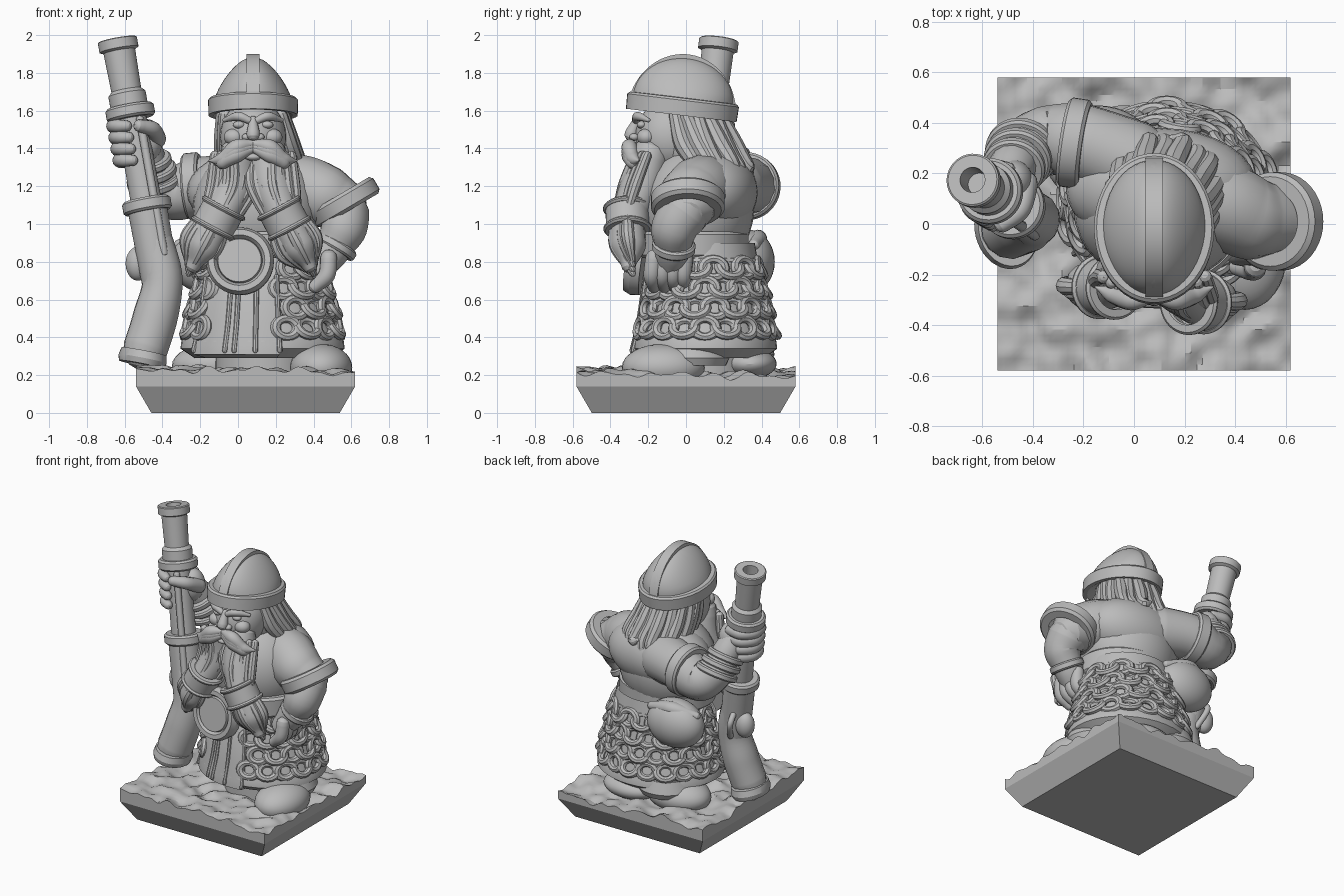
import bpy, bmesh, math
from math import sin, cos, radians, pi
from mathutils import Vector, Matrix, noise

if "Cube" in bpy.data.objects:
    bpy.data.objects.remove(bpy.data.objects["Cube"])

grey = bpy.data.materials.new("plain_grey")
grey.use_nodes = True
grey.diffuse_color = (0.5, 0.5, 0.5, 1)
grey.node_tree.nodes["Principled BSDF"].inputs["Base Color"].default_value = (0.5, 0.5, 0.5, 1)
parts = []


def finish(name, bm):
    bmesh.ops.remove_doubles(bm, verts=bm.verts, dist=0.0005)
    bmesh.ops.recalc_face_normals(bm, faces=bm.faces)
    mesh = bpy.data.meshes.new(name)
    bm.to_mesh(mesh)
    bm.free()
    mesh.materials.append(grey)
    ob = bpy.data.objects.new(name, mesh)
    bpy.context.collection.objects.link(ob)
    parts.append(ob)
    return ob


def aim(axis):
    return Vector(axis).to_track_quat('Z', 'Y').to_matrix()


def sweep(bm, prof, loc, rot=None, scale=(1, 1, 1), a0=0, a1=360, n=40):
    # revolve a (radius, height) profile into an existing bmesh
    rot = rot or Matrix.Identity(3)
    rings = []
    for i in range(n + 1):
        a = radians(a0 + (a1 - a0) * i / n)
        rings.append([bm.verts.new(rot @ Vector((r * cos(a) * scale[0], r * sin(a) * scale[1], z * scale[2]))
                                   + Vector(loc)) for r, z in prof])
    for p, q in zip(rings, rings[1:]):
        for k in range(len(prof) - 1):
            bm.faces.new((p[k], q[k], q[k + 1], p[k + 1]))


def lathe(name, prof, loc, rot=None, **kw):
    bm = bmesh.new()
    sweep(bm, prof, loc, rot, **kw)
    return finish(name, bm)


def ball(name, loc, radii, rot=None):
    prof = [(sin(pi * k / 16), -cos(pi * k / 16)) for k in range(17)]
    return lathe(name, prof, loc, rot, scale=radii, n=32)


def tube(name, pts, radii, steps=6, n=14):
    # round limb or lock along a smooth path, with domed ends
    P = [Vector(p) for p in pts]
    path = []
    for i in range(len(P) - 1):
        a, b = P[max(i - 1, 0)], P[min(i + 2, len(P) - 1)]
        for k in range(steps):
            t = k / steps
            m0, m1 = (P[i + 1] - a) / 2, (b - P[i]) / 2
            c = (P[i] * (2*t**3 - 3*t*t + 1) + m0 * (t**3 - 2*t*t + t)
                 + P[i + 1] * (3*t*t - 2*t**3) + m1 * (t**3 - t*t))
            s = t * t * (3 - 2 * t)
            path.append((c, radii[i] * (1 - s) + radii[i + 1] * s))
    path.append((P[-1], radii[-1]))
    d0, d1 = (path[0][0] - path[1][0]).normalized(), (path[-1][0] - path[-2][0]).normalized()
    caps = [(0.5, 0.87), (0.87, 0.5), (1, 0)]
    head = [(path[0][0] + d0 * path[0][1] * h, path[0][1] * w) for h, w in reversed(caps)]
    tail = [(path[-1][0] + d1 * path[-1][1] * h, path[-1][1] * w) for h, w in caps]
    path = head + path + tail
    bm = bmesh.new()
    rings, side = [], None
    for i, (c, r) in enumerate(path):
        d = (path[min(i + 1, len(path) - 1)][0] - path[max(i - 1, 0)][0]).normalized()
        side = d.orthogonal() if side is None else side - d * side.dot(d)
        side.normalize()
        up = d.cross(side)
        rings.append([bm.verts.new(c + (side * cos(2*pi*k/n) + up * sin(2*pi*k/n)) * max(r, 0.001)) for k in range(n)])
    for p, q in zip(rings, rings[1:]):
        for k in range(n):
            bm.faces.new((p[k], p[(k + 1) % n], q[(k + 1) % n], q[k]))
    return finish(name, bm)


def band(name, loc, axis, r, h, thick=0.03, scale=(1, 1, 1)):
    e = thick * 0.25
    prof = [(r - thick, -h/2), (r - e, -h/2), (r, -h/2 + e), (r, h/2 - e), (r - e, h/2), (r - thick, h/2)]
    return lathe(name, prof, loc, aim(axis), scale=scale)


# Rocky square base with sloped sides
bm = bmesh.new()
bmesh.ops.create_grid(bm, x_segments=50, y_segments=50, size=0.58)
for v in bm.verts:
    x, y = v.co.xy
    v.co.z = (0.212 - 0.02 * (x + y) + 0.04 * noise.noise(Vector((x * 5, y * 5, 1)))
              + 0.04 * noise.noise(Vector((x * 11, y * 11, 4))))
for z, s in ((0.14, 1), (0, 0.86)):
    edges = [e for e in bm.edges if e.is_boundary]
    for v in bmesh.ops.extrude_edge_only(bm, edges=edges)["geom"]:
        if isinstance(v, bmesh.types.BMVert):
            v.co = (v.co.x * s, v.co.y * s, z)
bmesh.ops.contextual_create(bm, geom=[e for e in bm.edges if e.is_boundary])
bmesh.ops.translate(bm, verts=bm.verts, vec=(0.04, 0, 0))
finish("rocky_base", bm)

# Boots and legs
ball("left_boot", (0.44, -0.12, 0.24), (0.165, 0.22, 0.125))
lathe("left_boot_cuff", [(0, 0), (0.17, 0), (0.19, 0.04), (0.16, 0.12), (0, 0.12)], (0.38, 0.04, 0.25))
ball("right_boot", (-0.12, 0.25, 0.25), (0.23, 0.17, 0.12))
lathe("right_boot_cuff", [(0, 0), (0.18, 0), (0.2, 0.04), (0.17, 0.12), (0, 0.12)], (-0.04, 0.27, 0.27))
ball("rear_heel", (0.2, 0.34, 0.26), (0.2, 0.14, 0.08))
lathe("legs", [(0.26, 0.18), (0.26, 0.34)], (0.14, 0.08, 0))

# Skirt, mail rings and front panel
SC, SY = Vector((0.13, 0.1, 0)), 0.88
skirt = [(0, 0.32), (0.36, 0.29), (0.435, 0.34), (0.43, 0.38), (0.39, 0.46), (0.34, 0.7), (0.3, 0.9)]
lathe("skirt", skirt, SC, scale=(1, SY, 1))
bm = bmesh.new()
link = [(0.053 + 0.024 * cos(pi * k / 4), 0.024 * sin(pi * k / 4)) for k in range(9)]
for row in range(4):
    z = 0.45 + row * 0.105
    r = 0.41 - (z - 0.43) * 0.25
    for k in range(20):
        deg = (k + row % 2 / 2) * 360 / 20
        if 216 < deg < 280:
            continue
        a = radians(deg)
        out = Vector((cos(a), sin(a), 0.3 + (0.4 if k % 2 else -0.1)))
        sweep(bm, link, SC + Vector((r * cos(a), r * sin(a) * SY, z)), aim(out), scale=(1.15, 0.95, 1), n=16)
finish("mail_rings", bm)
lathe("front_panel", [(0.36, 0.29), (0.44, 0.31), (0.435, 0.36), (0.4, 0.48), (0.36, 0.72), (0.3, 0.8)],
      SC, scale=(1, SY, 1), a0=214, a1=282, n=20)
for deg in (214, 243, 250, 265, 282):
    c, s = cos(radians(deg)), sin(radians(deg)) * SY
    tube("panel_seam", [SC + Vector((r * c, r * s, z)) for r, z in ((0.44, 0.33), (0.4, 0.48), (0.36, 0.72))],
         [0.014] * 3, n=8)

# Torso, belt and buckle
ball("torso", (0.1, 0.06, 1.08), (0.34, 0.3, 0.34))
ball("upper_back", (0.11, 0.14, 1.17), (0.38, 0.24, 0.23))
band("belt", (0.12, 0.04, 0.89), (0, 0, 1), 0.33, 0.14, 0.06, (1, 0.88, 1))
lathe("buckle", [(0, -0.06), (0.175, -0.06), (0.18, -0.01), (0.165, 0.025), (0.135, 0.025), (0.12, 0), (0.115, 0.02),
                 (0, 0.02)], (0.01, -0.28, 0.805), aim((-0.1, -1, 0.15)))
ball("pouch", (-0.15, 0.33, 0.8), (0.21, 0.14, 0.17))
tube("pouch_flap", [(-0.31, 0.33, 0.89), (-0.15, 0.38, 0.92), (0.02, 0.36, 0.89)], [0.03, 0.05, 0.03])

# Left arm on the hip
tube("left_sleeve", [(0.13, 0.14, 1.2), (0.34, 0.08, 1.19), (0.45, 0.03, 1.15), (0.53, 0.02, 1.11)],
     [0.18, 0.175, 0.17, 0.15])
band("left_sleeve_trim", (0.565, 0.01, 1.115), (0.5, 0, -0.85), 0.195, 0.1, 0.07)
tube("left_forearm", [(0.56, -0.01, 1.06), (0.56, -0.06, 0.98), (0.5, -0.07, 0.87), (0.43, -0.09, 0.77)],
     [0.135, 0.125, 0.1, 0.08])
band("left_wrist_cuff", (0.52, -0.065, 0.88), (0.5, 0.1, 0.85), 0.115, 0.05, 0.04)
for i in range(4):
    y = -0.17 + i * 0.055
    tube("left_finger", [(0.48, y, 0.82), (0.47, y - 0.01, 0.73), (0.41, y, 0.67)], [0.045, 0.045, 0.035])

# Right arm reaching out to the gun
tube("right_arm", [(0, 0.24, 1.2), (-0.2, 0.32, 1.2), (-0.34, 0.33, 1.16), (-0.44, 0.29, 1.23), (-0.48, 0.23, 1.35),
                   (-0.5, 0.18, 1.43)], [0.17, 0.155, 0.14, 0.12, 0.095, 0.085])
band("right_sleeve_trim", (-0.235, 0.32, 1.2), (-1, 0.15, -0.1), 0.178, 0.09, 0.05)
for t in (0, 0.5, 1):
    band("right_wrist_band", (-0.445 - 0.03*t, 0.285 - 0.06*t, 1.23 + 0.1*t), (-0.15, -0.4, 0.8), 0.145 - 0.02*t, 0.045, 0.04)

# Long gun
LOW, TOP = Vector((-0.42, 0.03, 0.75)), Vector((-0.64, 0.175, 1.98))
AX = (TOP - LOW).normalized()
lathe("gun_barrel", [(0, -0.05), (0.1, -0.05), (0.105, 0.33), (0.082, 0.36), (0.08, 0.85), (0.1, 0.85), (0.1, 0.96),
                     (0.08, 0.98), (0.085, 1.19), (0.105, 1.2), (0.105, 1.25), (0.098, 1.255), (0.05, 1.255),
                     (0.045, 1.1), (0, 1.1)], LOW, aim(AX))
for d, r in ((0.355, 0.13), (0.86, 0.13)):
    band("barrel_band", LOW + AX * d, AX, r, 0.07, 0.05)
tube("gun_stock", [(-0.44, 0.045, 0.9), (-0.4, 0.02, 0.7), (-0.44, 0, 0.5), (-0.49, -0.02, 0.34)],
     [0.1, 0.108, 0.12, 0.12])
lathe("butt_plate", [(0, -0.03), (0.15, -0.03), (0.16, 0), (0.15, 0.04), (0, 0.04)], (-0.505, -0.02, 0.285),
      aim((0.2, 0.05, 1)), scale=(1, 0.8, 1))
tube("ramrod", [LOW + AX * d + Vector((0.045, -0.085, 0)) for d in (0.1, 0.5, 0.82)], [0.022] * 3)
ball("gun_lock", (-0.53, 0.08, 0.79), (0.065, 0.06, 0.09))
tube("trigger_guard", [(-0.47, 0.1, 0.9), (-0.48, 0.18, 0.82), (-0.44, 0.12, 0.7)], [0.02] * 3)

# Right hand gripping the barrel
for i in range(4):
    c = LOW + AX * (0.59 + i * 0.062)
    tube("right_finger", [c + Vector((cos(radians(a)) * 0.105, sin(radians(a)) * 0.105, 0.01))
                          for a in (60, 110, 160, 210, 250)], [0.036, 0.04, 0.04, 0.036, 0.03])
ball("right_palm", (-0.48, 0.17, 1.44), (0.08, 0.085, 0.115))
tube("right_thumb", [(-0.43, 0.16, 1.45), (-0.45, 0.06, 1.5), (-0.52, 0.0, 1.52)], [0.05, 0.042, 0.034])

# Head and face
ball("head", (0.08, -0.08, 1.46), (0.175, 0.19, 0.2))
ball("hair_mass", (0.09, 0.05, 1.42), (0.19, 0.2, 0.2))
tube("nose", [(0.08, -0.26, 1.55), (0.08, -0.29, 1.475)], [0.022, 0.036])
ball("lower_lip", (0.08, -0.28, 1.355), (0.045, 0.03, 0.02))
for s in (-1, 1):
    def at(x, y, z):
        return (0.08 + s * x, y, z)
    ball("nostril", at(0.035, -0.275, 1.46), (0.025, 0.025, 0.02))
    ball("eye", at(0.075, -0.235, 1.525), (0.032, 0.025, 0.02))
    tube("brow", [at(0.025, -0.265, 1.55), at(0.08, -0.255, 1.57), at(0.15, -0.2, 1.55)], [0.02, 0.024, 0.012])
    ball("cheek", at(0.1, -0.21, 1.46), (0.055, 0.05, 0.045))
    for k in range(3):
        tube("moustache", [at(0.01, -0.29, 1.425 - k*0.015), at(0.09, -0.3, 1.405 - k*0.02),
                           at(0.16, -0.28, 1.345 - k*0.01), at(0.23 - k*0.03, -0.25, 1.335 - k*0.02)],
             [0.022, 0.042, 0.036, 0.006])

# Forked beard held by two cuffs, the right fork set further back
for s, back in ((-1, -0.25), (1, -0.31)):
    side = Vector((0.07 + s * 0.175, back, 1.03))
    drop = Vector((s * 0.45, 0.02, -0.85)).normalized()
    across = Vector((0.88, 0, s * 0.45)).normalized()
    tube("beard_core", [(0.08 + s * 0.08, -0.19, 1.36), (0.08 + s * 0.1, back + 0.07, 1.2), side], [0.1, 0.11, 0.09])
    for k in range(-3, 4):
        bulge = Vector((0, -0.02 * (3 - abs(k)), 0))
        tube("beard_lock", [Vector((0.08 + s * 0.1 + k * 0.034, -0.21, 1.36)) + bulge,
                            Vector((0.08 + s * 0.105 + k * 0.038, back + 0.04, 1.2)) + bulge,
                            side + across * k * 0.026 + bulge], [0.028, 0.032, 0.024], n=10)
        tip = side + drop * (0.33 - abs(k) * 0.02) + across * k * 0.014 + Vector((0, 0.02, 0))
        tube("beard_end", [side + across * k * 0.026 + bulge, side + drop * 0.16 + across * k * 0.034 + bulge * 1.1, tip],
             [0.026, 0.036, 0.018], n=10)
    tube("beard_end_core", [side, side + drop * 0.16, side + drop * 0.28], [0.09, 0.095, 0.04])
    band("beard_cuff", side, drop, 0.115, 0.12, 0.03)
    for h in (-0.06, 0.06):
        band("beard_cuff_rim", side + drop * h, drop, 0.128, 0.028, 0.04)

# Hair falling over the shoulders and back
for i in range(13):
    a = radians(-25 + i * 230 / 12)
    low = 1.2 + 0.06 * (i % 3)
    sweep_back = 0.02 * (i % 2)
    tube("hair_lock", [(0.08 + 0.16 * cos(a), 0.02 + 0.17 * sin(a), 1.57),
                       (0.1 + 0.18 * cos(a), 0.06 + 0.18 * sin(a) + sweep_back, 1.43),
                       (0.125 + 0.2 * cos(a), 0.13 + 0.18 * sin(a) + sweep_back, 1.31),
                       (0.12 + 0.17 * cos(a + 0.15), 0.18 + 0.17 * sin(a), low)],
         [0.04, 0.05, 0.042, 0.014], n=10)

# Helmet with rim, narrowing dome and crest
tilt = Matrix.Rotation(-0.12, 3, 'X')
HC = Vector((0.08, -0.025, 1.575))
lathe("helmet_rim", [(0.2, 0.03), (0.26, 0), (0.295, 0), (0.298, 0.08), (0.285, 0.092), (0.24, 0.095)],
      HC, tilt, scale=(0.8, 1, 1), n=48)
dome = lathe("helmet_dome", [(0.27 * cos(pi * k / 24), 0.08 + 0.228 * sin(pi * k / 24)) for k in range(13)],
             HC, tilt, scale=(0.76, 1, 1), n=48)
for v in dome.data.vertices:
    h = max(0, v.co.z - 1.66) / 0.23
    v.co.x = HC.x + (v.co.x - HC.x) * (1 - 0.32 * h)
lathe("helmet_crest", [(0.8, -0.034), (1, -0.034), (1, 0.034), (0.8, 0.034)], HC,
      tilt @ Matrix.Rotation(pi / 2, 3, 'Y'), scale=(0.325, 0.29, 1), a0=100, a1=260)

# Smooth shading with sharp edges kept
bpy.ops.object.select_all(action='DESELECT')
for ob in parts:
    ob.select_set(True)
bpy.context.view_layer.objects.active = parts[0]
bpy.ops.object.shade_smooth_by_angle(angle=radians(27))
